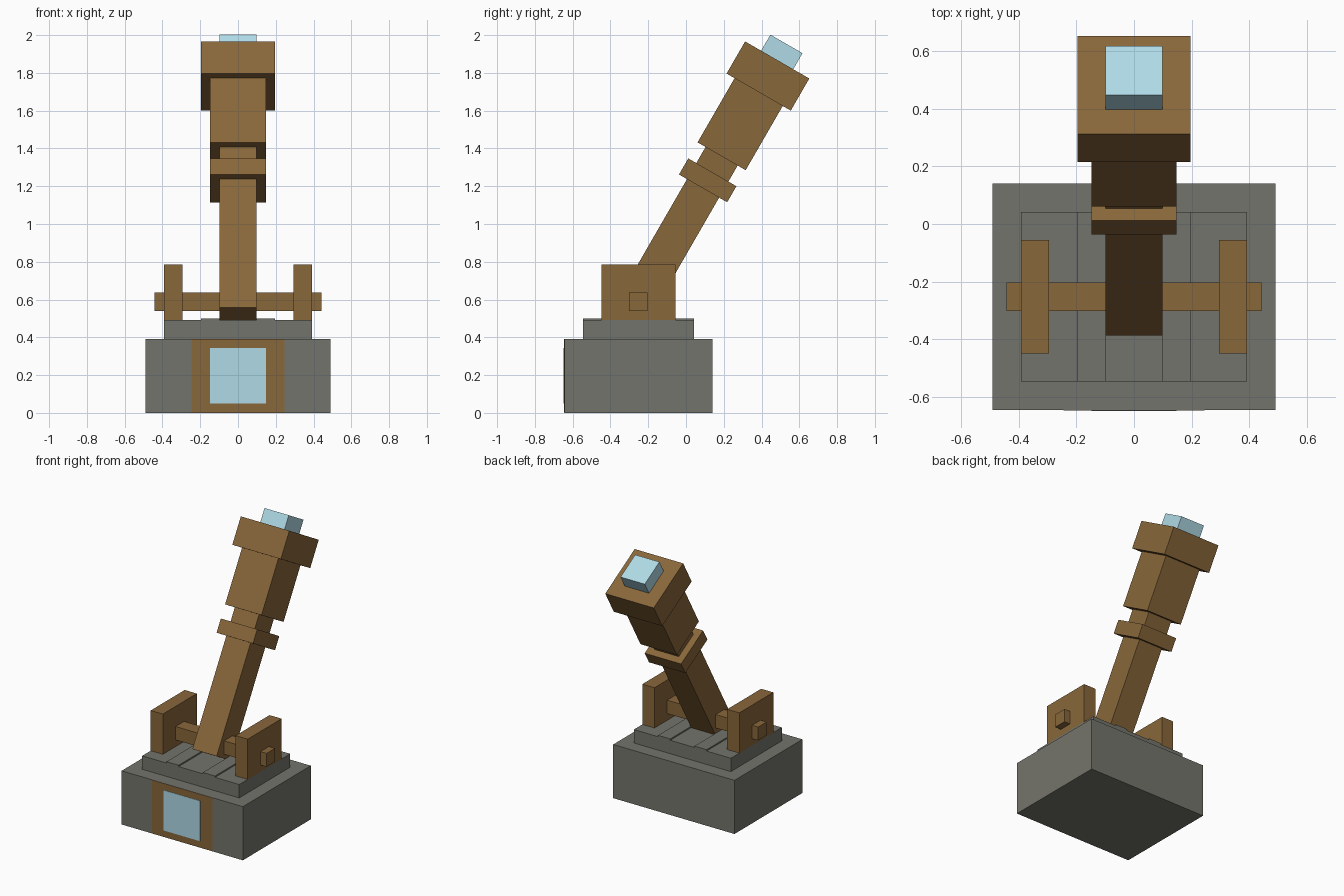
import bpy
from math import radians
from mathutils import Matrix, Vector

cube = bpy.data.objects.get("Cube")
if cube:
    bpy.data.objects.remove(cube, do_unlink=True)

U = 0.0981  # one building unit


def material(name, rgb):
    m = bpy.data.materials.new(name)
    m.use_nodes = True
    colour = (*rgb, 1.0)
    m.diffuse_color = colour
    m.node_tree.nodes["Principled BSDF"].inputs["Base Color"].default_value = colour
    return m


WOOD = material("brown wood", (0.25, 0.135, 0.043))
STONE = material("grey stone", (0.175, 0.175, 0.15))
GLASS = material("pale blue glass", (0.43, 0.70, 0.79))


def box(name, mat, x, y, z, frame=Matrix()):
    """Box spanning the (min, max) pairs x, y, z, placed in a frame."""
    bpy.ops.mesh.primitive_cube_add(size=1)
    ob = bpy.context.object
    ob.name = name
    size = Matrix.Diagonal((x[1] - x[0], y[1] - y[0], z[1] - z[0], 1))
    centre = Vector((sum(x) / 2, sum(y) / 2, sum(z) / 2))
    ob.data.transform(frame @ Matrix.Translation(centre) @ size)
    ob.data.materials.append(mat)
    return ob


def span(half, mid=0.0):
    return (mid - half, mid + half)


# Stone base with a stepped top
MID = -0.252
FRONT = MID - 4 * U
base_top, step_top = 4 * U, 5 * U
box("base", STONE, span(5 * U), span(4 * U, MID), (0, base_top))
box("base_step", STONE, span(4 * U), span(3 * U, MID), (base_top, step_top))

# Framed window on the front of the base
box("window_frame", WOOD, span(2.5 * U), (FRONT - 0.002, FRONT + 0.002), (0.001, base_top - 0.001))
box("window_pane", GLASS, span(1.5 * U), (FRONT - 0.004, FRONT), (0.5 * U, 3.5 * U))

# Raised strips and side brackets, one on each side
for side, label in ((1, "left"), (-1, "right")):
    box(label + "_strip", STONE, span(U / 2, side * 1.5 * U), span(3 * U, MID),
        (step_top, step_top + 0.01))
    box(label + "_bracket", WOOD, span(U / 2, side * 3.5 * U), span(2 * U, MID),
        (step_top, 8 * U))

# Axle through the brackets
box("axle", WOOD, span(4.5 * U), span(U / 2, MID), (5.5 * U, 6.5 * U))

# Tilted arm, stacked along its own axis from the foot up: half width, start, end
tilt = Matrix.Translation((0, -0.302, 0.509)) @ Matrix.Rotation(radians(-30), 4, "X")
for name, mat, half, start, end in (
    ("arm_shaft", WOOD, 1, 0, 10),
    ("arm_collar", WOOD, 1.5, 8, 9),
    ("arm_barrel", WOOD, 1.5, 10, 14),
    ("arm_head", WOOD, 2, 14, 16),
    ("arm_lens", GLASS, 1, 16, 17),
):
    box(name, mat, span(half * U), span(half * U), (start * U, end * U), tilt)
